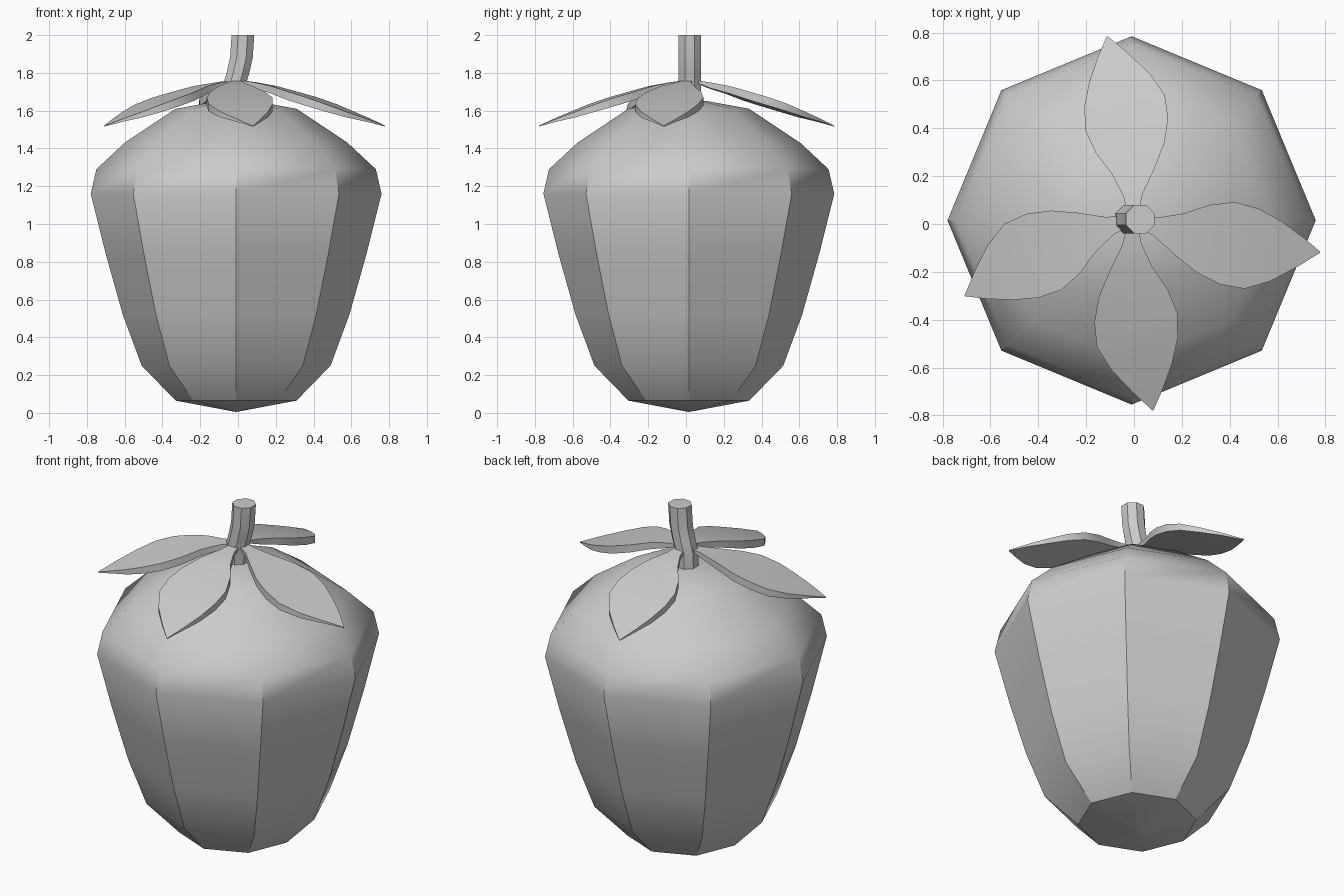
import bpy, bmesh, math
from mathutils import Matrix, Vector

cube = bpy.data.objects.get("Cube")
if cube:
    bpy.data.objects.remove(cube, do_unlink=True)

grey = bpy.data.materials.new("plain grey")
grey.use_nodes = True
grey.diffuse_color = (0.6, 0.6, 0.6, 1)
grey.node_tree.nodes["Principled BSDF"].inputs["Base Color"].default_value = (0.6, 0.6, 0.6, 1)

SIDES = 8
CENTRE = Vector((-0.01, 0.015, 0))


def finish(name, bm, angle):
    """Turn a bmesh into a smooth object with sharp edges kept."""
    bmesh.ops.remove_doubles(bm, verts=bm.verts, dist=0.0005)
    bmesh.ops.recalc_face_normals(bm, faces=bm.faces)
    mesh = bpy.data.meshes.new(name)
    bm.to_mesh(mesh)
    bm.free()
    mesh.materials.append(grey)
    obj = bpy.data.objects.new(name, mesh)
    bpy.context.collection.objects.link(obj)
    bpy.ops.object.select_all(action='DESELECT')
    obj.select_set(True)
    bpy.context.view_layer.objects.active = obj
    bpy.ops.object.shade_smooth_by_angle(angle=math.radians(angle))
    return obj


def loft(bm, rings):
    """Bridge closed rings of points and cap both ends."""
    loops = [[bm.verts.new(p) for p in ring] for ring in rings]
    for a, b in zip(loops, loops[1:]):
        n = len(a)
        for i in range(n):
            j = (i + 1) % n
            bm.faces.new((a[i], a[j], b[j], b[i]))
    bm.faces.new(loops[0][::-1])
    bm.faces.new(loops[-1])


def ring(centre, radius, z, turn=0):
    return [centre + Vector((radius * math.cos(a), radius * math.sin(a), z))
            for a in (math.tau * i / SIDES + turn for i in range(SIDES))]


# Fruit body: eight-sided turned profile (radius, height)
profile = [(0.001, 0.005), (0.32, 0.065), (0.50, 0.25), (0.60, 0.52), (0.69, 0.84),
           (0.77, 1.16), (0.74, 1.29), (0.59, 1.43), (0.32, 1.61), (0.1, 1.65), (0.001, 1.655)]
bm = bmesh.new()
loft(bm, [ring(CENTRE, r, z) for r, z in profile])
finish("fruit_body", bm, 33)

# Stem: bent octagonal tube (x offset, height)
bm = bmesh.new()
path = [(-0.02, 1.6), (-0.018, 1.74), (0, 1.8), (0.018, 1.88), (0.026, 2.0)]
loft(bm, [ring(Vector((x, 0.02, 0)), 0.065, z, math.pi / SIDES) for x, z in path])
finish("stem", bm, 30)

# Leaf stations: distance, left width, right width, top height, thickness
stations = [(0.03, 0.02, 0.03, 1.76, 0.01), (0.1, 0.025, 0.055, 1.75, 0.03),
            (0.2, 0.06, 0.12, 1.73, 0.04), (0.3, 0.115, 0.175, 1.70, 0.045),
            (0.4, 0.145, 0.205, 1.67, 0.045), (0.5, 0.135, 0.205, 1.635, 0.04),
            (0.6, 0.10, 0.155, 1.595, 0.03), (0.7, 0.05, 0.075, 1.555, 0.015),
            (0.78, 0.002, 0.002, 1.52, 0.004)]


def leaf(name, degrees, scale):
    bm = bmesh.new()
    loft(bm, [[(u * scale, left, z), (u * scale, -right, z),
               (u * scale, -right, z - t), (u * scale, left, z - t)]
              for u, left, right, z, t in stations])
    bm.transform(Matrix.Translation((-0.005, 0.02, 0)) @ Matrix.Rotation(math.radians(degrees), 4, 'Z'))
    finish(name, bm, 30)


for name, degrees, scale in (("back_leaf", 98, 0.99), ("left_leaf", -10, 1.02),
                             ("front_leaf", 276, 1.03), ("right_leaf", 204.5, 0.99)):
    leaf(name, degrees, scale)
